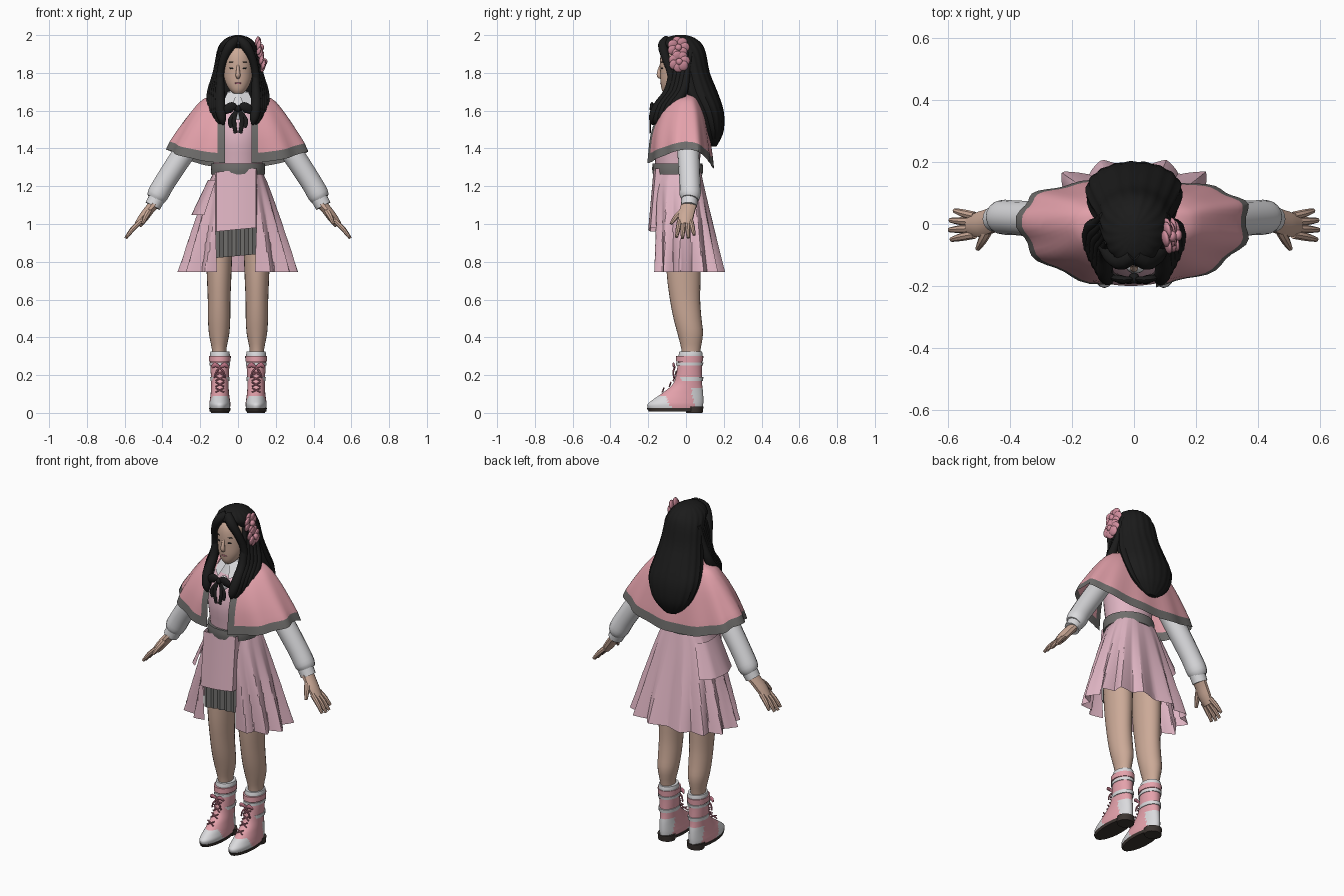
import bpy, bmesh, math
from math import sin, cos, pi, asin
from mathutils import Vector

cube = bpy.data.objects.get("Cube")
if cube:
    bpy.data.objects.remove(cube, do_unlink=True)


def material(name, *rgb):
    m = bpy.data.materials.new(name)
    m.use_nodes = True
    m.diffuse_color = (*rgb, 1)
    m.node_tree.nodes["Principled BSDF"].inputs["Base Color"].default_value = (*rgb, 1)
    return m


HAIR = material("black hair", .011, .011, .011)
SKIN = material("skin", .6, .4, .31)
WHITE = material("white cloth", .7, .7, .72)
ROSE = material("rose pink", .78, .36, .41)
BLUSH = material("light pink", .74, .46, .545)
GREY = material("grey trim", .16, .155, .15)
SOLE = material("dark brown sole", .045, .035, .03)
LACE = material("deep pink", .5, .17, .23)
PETAL = material("flower pink", .64, .27, .34)


def finish(name, bm, mats, rule=None, angle=40):
    """Turn a bmesh into an object; rule picks a material from a face centre."""
    bmesh.ops.recalc_face_normals(bm, faces=bm.faces)
    if rule:
        for f in bm.faces:
            f.material_index = rule(f.calc_center_median())
    me = bpy.data.meshes.new(name)
    bm.to_mesh(me)
    bm.free()
    for m in mats:
        me.materials.append(m)
    me.shade_smooth()
    me.set_sharp_from_angle(angle=math.radians(angle))
    ob = bpy.data.objects.new(name, me)
    bpy.context.collection.objects.link(ob)
    return ob


def grid(name, rows, mats, closed=False, cap=False, rule=None, cell=None, angle=40):
    """Skin rows of points with quads; cell picks a material by row and column."""
    bm = bmesh.new()
    vs = [[bm.verts.new(p) for p in r] for r in rows]
    n = len(rows[0])
    for i in range(len(vs) - 1):
        for j in range(n if closed else n - 1):
            k = (j + 1) % n
            f = bm.faces.new((vs[i][j], vs[i][k], vs[i + 1][k], vs[i + 1][j]))
            if cell:
                f.material_index = cell(i, j)
    if cap:
        bm.faces.new(vs[0])
        bm.faces.new(vs[-1])
    return finish(name, bm, mats, rule, angle)


def spline(keys, steps):
    """Catmull-Rom through tuples of numbers."""
    out = []
    for i in range(len(keys) - 1):
        a, b, c, d = (keys[max(i - 1, 0)], keys[i], keys[i + 1], keys[min(i + 2, len(keys) - 1)])
        for s in range(steps):
            t = s / steps
            out.append(tuple(q + t * ((r - p) + t * ((2 * p - 5 * q + 4 * r - e) + t * (3 * q - p - 3 * r + e))) / 2
                             for p, q, r, e in zip(a, b, c, d)))
    return out + [keys[-1]]


def loft(name, keys, mats, cx=0, n=24, steps=3, ripple=0, waves=0, rule=None):
    """Stacked ovals; each key is height, half width, front y, back y."""
    rows = []
    for z, rx, yf, yb in spline(keys, steps):
        ring = []
        for j in range(n):
            a = 2 * pi * j / n
            k = 1 + ripple * sin(waves * a)
            ring.append((cx + rx * k * sin(a), (yf + yb) / 2 - (yb - yf) / 2 * k * cos(a), z))
        rows.append(ring)
    return grid(name, rows, mats, True, True, rule)


def tube(name, keys, mat, n=10, steps=3, flat=1):
    """Round or flattened sweep; each key is x, y, z, radius."""
    pts = spline(keys, steps)
    rows = []
    for i, p in enumerate(pts):
        t = Vector(pts[min(i + 1, len(pts) - 1)][:3]) - Vector(pts[max(i - 1, 0)][:3])
        u = t.cross(Vector((0, 1, 0.01))).normalized()
        v = t.cross(u).normalized()
        rows.append([Vector(p[:3]) + p[3] * (u * cos(2 * pi * j / n) + v * flat * sin(2 * pi * j / n))
                     for j in range(n)])
    return grid(name, rows, [mat], True, True)


def ball(name, at, size, mat, turn=(0, 0, 0)):
    bm = bmesh.new()
    bmesh.ops.create_uvsphere(bm, u_segments=14, v_segments=8, radius=1)
    ob = finish(name, bm, [mat])
    ob.location, ob.scale, ob.rotation_euler = at, size, turn
    return ob


# Head, face and neck
loft("head", [(1.69, .022, -.115, -.07), (1.71, .045, -.128, -.03), (1.75, .067, -.135, 0), (1.8, .078, -.137, .03),
              (1.87, .081, -.138, .05), (1.92, .074, -.125, .05), (1.96, .05, -.09, .02)], [SKIN])
tube("neck", [(0, -.02, 1.58, .05), (0, -.03, 1.66, .043), (0, -.035, 1.74, .045)], SKIN)
tube("nose", [(0, -.132, 1.845, .006), (0, -.142, 1.81, .01), (0, -.142, 1.785, .013), (0, -.132, 1.775, .008)], SKIN)
ball("lips", (0, -.132, 1.745), (.02, .005, .005), LACE)
for s, side in ((1, "left"), (-1, "right")):
    ball(side + "_eye", (s * .032, -.128, 1.825), (.014, .004, .005), HAIR, (0, 0, s * .3))
    ball(side + "_eyebrow", (s * .033, -.128, 1.858), (.018, .004, .003), HAIR, (0, 0, s * .3))

# Hair: main fall behind, parted fringe and long front locks
loft("back_hair", [(2.0, .015, -.055, .0), (1.985, .06, -.108, .045), (1.95, .096, -.134, .085), (1.9, .112, -.085, .105),
                   (1.8, .124, -.055, .125), (1.7, .142, -.04, .165), (1.6, .155, .02, .198), (1.5, .125, .07, .2),
                   (1.44, .075, .11, .178), (1.41, .03, .135, .16)], [HAIR], n=72, ripple=.02, waves=18)
for s, side in ((1, "left"), (-1, "right")):
    tube(side + "_fringe", [(s * .004, -.1, 1.975, .024), (s * .04, -.122, 1.945, .027), (s * .074, -.108, 1.88, .022),
                            (s * .093, -.082, 1.8, .02), (s * .1, -.072, 1.7, .02)], HAIR)
    for i in range(5):
        x, y = .085 + .011 * i, -.075 + .02 * i
        tube(f"{side}_front_lock_{i + 1}", [
            (s * (.083 + .004 * i), y + .02, 1.91, .014), (s * (.092 + .006 * i), y, 1.8, .018),
            (s * (x + .01), y - .02, 1.7, .025), (s * (x + .01), y - .075, 1.62, .028),
            (s * x, y - .1, 1.56 - .008 * (i % 2), .023), (s * (x - .008), y - .1, 1.525, .006)], HAIR)

# Hair flowers on the left side: a ring of broad overlapping petals round a heart
for k, (x, y, z, r) in enumerate(((.108, -.04, 1.935, .033), (.126, -.036, 1.86, .031))):
    ball(f"flower_{k + 1}_heart", (x + .016, y, z), (.014, .018, .018), PETAL)
    for i in range(7):
        a = 2 * pi * i / 7 + k
        ball(f"flower_{k + 1}_petal_{i + 1}", (x + .005 * (i % 2) - .2 * r * sin(a), y + r * cos(a), z + r * sin(a)),
             (.011, .027, .027), PETAL, (a, .25, .2))

# Bodice, belt, collar and ribbon
loft("bodice", [(1.24, .128, -.155, .075), (1.34, .13, -.165, .075), (1.45, .14, -.175, .08), (1.55, .145, -.155, .08),
                (1.62, .11, -.11, .065), (1.66, .06, -.08, .04)], [BLUSH])
loft("belt", [(1.262, .142, -.175, .088), (1.29, .144, -.179, .09), (1.32, .142, -.177, .088)], [GREY])
loft("collar", [(1.625, .078, -.115, .05), (1.66, .065, -.1, .04), (1.705, .05, -.082, .025)], [WHITE])
ball("blouse_front", (.005, -.14, 1.585), (.03, .02, .045), WHITE)
ball("ribbon_knot", (0, -.175, 1.61), (.018, .018, .018), HAIR)
for s, side in ((1, "left"), (-1, "right")):
    grid(side + "_collar_point", [[(s * .006, -.09, 1.69), (s * .055, -.065, 1.7)],
                                  [(s * .035, -.14, 1.615), (s * .08, -.1, 1.64)]], [WHITE])
    tube(side + "_ribbon_loop", [(0, -.175, 1.61, .008), (s * .03, -.18, 1.622, .024), (s * .055, -.175, 1.605, .024),
                                 (s * .068, -.17, 1.585, .008)], HAIR, flat=.5)
    for i in range(2):
        tube(f"{side}_ribbon_tail_{i + 1}", [(s * .005, -.178, 1.605, .008), (s * (.022 + .02 * i), -.188, 1.55, .012),
                                             (s * (.012 + .022 * i), -.19, 1.48 + .03 * i, .01)], HAIR, flat=.35)

# Cape: open in front, grey band on the last row and the two edge strips
cape_rows = spline([(0, .09, -.08, .055), (.09, .18, -.105, .075), (.3, .24, -.155, .105), (.58, .3, -.19, .125),
                    (.86, .354, -.2, .14), (1, .372, -.203, .145)], 3)
del cape_rows[-3:-1]
rows = []
for t, rx, yf, yb in cape_rows:
    edges = [asin(min(x / rx, .93)) for x in (.07, .108)]
    th = [edges[0]] + [edges[1] + (2 * pi - 2 * edges[1]) * j / 60 for j in range(61)] + [2 * pi - edges[0]]
    ring = []
    for a in th:
        k = 1 + .03 * t * sin(11 * a)
        c = abs(cos(a))
        hem = 1.395 - (.075 if cos(a) > 0 else .1) * c ** 1.5
        y = yf * c if cos(a) > 0 else yb * c ** .6
        ring.append((rx * k * sin(a), y * k, 1.69 + (hem - 1.69) * t))
    rows.append(ring)
last = len(rows) - 2
grid("cape", rows, [ROSE, GREY], cell=lambda i, j: int(i == last or (j in (0, 61) and i > 3)))


# Pleated skirt, open in front below the panel
def skirt_point(a, t, off=1.0, pleat=1.0):
    fold = abs((a * 13 / pi) % 2 - 1) - .5
    k = off * (1 + .19 * t ** .8 * fold * pleat)
    rx = .13 + .165 * t ** .85
    yf, yb = -.162 - .008 * t, .08 + .115 * t
    s, c = sin(a), cos(a)
    y = (yf if c > 0 else yb) * abs(c) ** .8
    return (rx * k * math.copysign(abs(s) ** .8, s), y * k, 1.275 - .53 * t)


rows = []
for i in range(11):
    t = i / 10
    start, end = (asin((x / (.13 + .165 * t ** .85)) ** 1.25) for x in (.098, .115))
    rows.append([skirt_point(start + (2 * pi - start - end) * j / 156, t) for j in range(157)])
grid("pleated_skirt", rows, [BLUSH], angle=25)

# Front panel with its sides turned back to meet the skirt
rows = []
for t in (0, .25, .5, .75, 1):
    y, z = -.16 - .028 * t, 1.275 - .315 * t
    front = [(-.115 + .021 * j, y - .012 * sin(pi * j / 10), z + .002 * j) for j in range(11)]
    rows.append([(-.122, -.115, z)] + front + [(.105, -.115, z + .02)])
grid("skirt_front_panel", rows, [BLUSH], angle=50)
grid("grey_underskirt", [[(-.12 + .022 * j, -.145 - .01 * (j % 2), z + .002 * j) for j in range(11)]
                         for z in (1.02, .9, .82)], [GREY], angle=25)
grid("right_hip_flap", [[skirt_point(-.75 - 1.7 * j / 16, t, 1.04 + .3 * t, .3) for j in range(17)]
                        for t in (.08, .2, .3, .43)], [BLUSH])
loft("hips", [(.93, .13, -.12, .09), (1.05, .14, -.13, .1), (1.2, .12, -.13, .07)], [GREY])


# Limbs, built once per side
def boot_colour(c):
    toe = c.y + .5 * c.z < -.065 and c.z < .09
    heel = c.y > .03 and c.z < .13 and c.y + .25 * c.z > .055
    return int(c.z > .3 or toe or heel)


for s, side in ((1, "left"), (-1, "right")):
    # Sleeve and cuff
    tube(side + "_sleeve", [(s * .15, 0, 1.56, .052), (s * .22, .006, 1.47, .056), (s * .3, .014, 1.355, .058),
                            (s * .385, .02, 1.225, .056), (s * .425, .022, 1.155, .056), (s * .44, .02, 1.13, .045)], WHITE, n=16)
    tube(side + "_cuff", [(s * .425, .02, 1.145, .045), (s * .452, .016, 1.095, .042)], WHITE, n=16, steps=1)
    # Hand with four fingers and a thumb
    tube(side + "_palm", [(s * .44, .018, 1.11, .027), (s * .47, .008, 1.075, .026), (s * .5, -.002, 1.035, .026),
                          (s * .53, -.005, .995, .02)], SKIN, flat=1.6)
    for i in range(4):
        y, reach = -.034 + .02 * i, (.93, 1, .97, .8)[i]
        tip = -.05 + .031 * i
        tube(f"{side}_finger_{i + 1}", [(s * .515, y, 1.015, .014), (s * (.515 + .045 * reach), (y + tip) / 2, 1.015 - .045 * reach, .013),
                                        (s * (.515 + .08 * reach), tip, 1.015 - .091 * reach, .008)], SKIN, n=8)
    tube(side + "_thumb", [(s * .468, -.012, 1.075, .017), (s * .488, -.05, 1.04, .015), (s * .505, -.08, 1.0, .008)], SKIN, n=8)
    # Leg
    loft(side + "_leg", [(1.0, .075, -.11, .08), (.75, .066, -.103, .078), (.6, .06, -.085, .075), (.5, .059, -.066, .082),
                         (.42, .054, -.045, .09), (.34, .039, -.025, .078), (.28, .037, -.02, .07)], [SKIN], cx=s * .1)
    # Boot, sole and heel
    x = s * .096
    loft(side + "_boot", [(.02, .053, -.2, .088), (.045, .056, -.204, .091), (.07, .053, -.175, .092), (.11, .048, -.118, .09),
                          (.16, .046, -.065, .085), (.24, .05, -.046, .084), (.3, .053, -.04, .088), (.325, .05, -.035, .085)],
         [ROSE, WHITE], cx=x, n=56, steps=6, rule=boot_colour)
    loft(side + "_sole", [(.008, .054, -.198, .088), (.025, .057, -.207, .092)], [SOLE], cx=x, steps=1)
    loft(side + "_heel", [(0, .048, .0, .088), (.035, .05, -.005, .093)], [SOLE], cx=x, steps=1)
    # Straps and cuff band
    for name, z, h, r, m in (("upper_strap", .258, .008, .054, WHITE), ("lower_strap", .18, .01, .05, WHITE),
                             ("top_band", .287, .015, .057, ROSE)):
        loft(f"{side}_boot_{name}", [(z - h, r, -.053, .09), (z + h, r + .001, -.052, .092)], [m], cx=x, steps=1)
    # Laces and bow
    for i in range(4):
        z, y = .11 + .03 * i, (-.125, -.088, -.067, -.058)[i]
        for d in (1, -1):
            tube(f"{side}_lace_{i + 1}_{'a' if d > 0 else 'b'}", [(x - d * .022, y, z, .004), (x + d * .022, y + .008, z + .022, .004)],
                 LACE, n=6, steps=1)
    for d, end in ((1, "a"), (-1, "b")):
        tube(f"{side}_bow_loop_{end}", [(x, -.06, .24, .005), (x + d * .025, -.066, .255, .013),
                                        (x + d * .042, -.058, .24, .006)], LACE, n=8, flat=.5)
        tube(f"{side}_bow_tail_{end}", [(x, -.06, .24, .005), (x + d * .02, -.068, .215, .005),
                                        (x + d * .03, -.064, .185, .004)], LACE, n=6)
